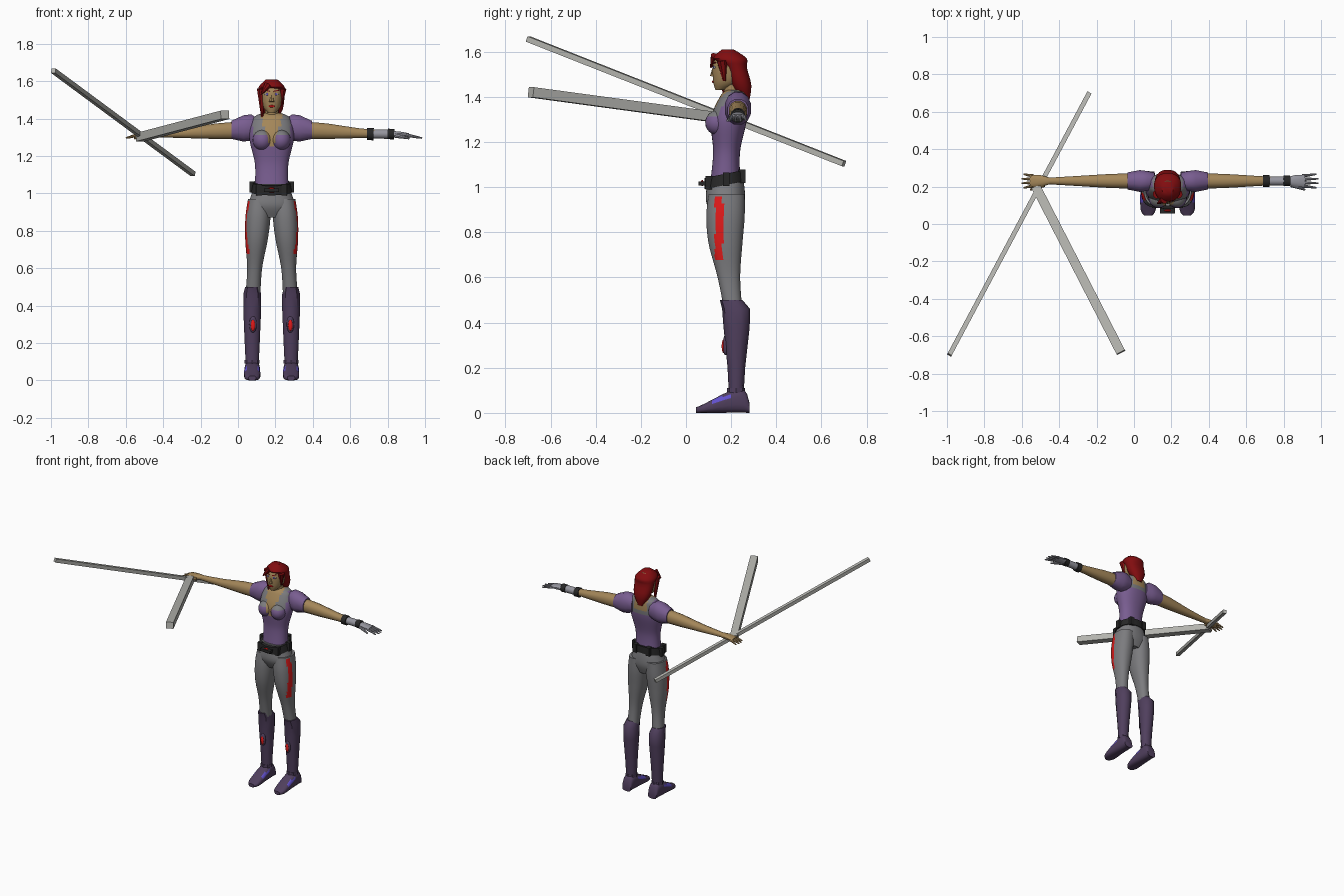
import bpy, bmesh, math
from mathutils import Vector, Matrix

cube = bpy.data.objects.get("Cube")
if cube:
    bpy.data.objects.remove(cube)

BODY_X = .18  # the figure stands to one side of the poles
ARM_Y = .23
SIDES = ((1, "left"), (-1, "right"))


def material(name, *color):
    mat = bpy.data.materials.new(name)
    mat.use_nodes = True
    mat.diffuse_color = (*color, 1)
    mat.node_tree.nodes["Principled BSDF"].inputs["Base Color"].default_value = (*color, 1)
    return mat


SKIN = material("skin", .37, .24, .1)
HAIR = material("dark red hair", .22, .004, .005)
PURPLE = material("purple cloth", .19, .11, .28)
BOOT = material("dark plum", .08, .05, .11)
GREY = material("grey cloth", .2, .2, .21)
RED = material("bright red", .75, .01, .01)
BLACK = material("black leather", .02, .02, .02)
SILVER = material("silver", .47, .47, .44)
VIOLET = material("violet blue", .12, .08, .6)
GLOVE = material("glove grey", .3, .3, .34)


def finish(name, bm, mats, rule=None, offset=BODY_X):
    bmesh.ops.recalc_face_normals(bm, faces=bm.faces)
    if rule:
        for face in bm.faces:
            face.material_index = rule(face.calc_center_median(), face.normal)
    mesh = bpy.data.meshes.new(name)
    bm.to_mesh(mesh)
    bm.free()
    for mat in mats:
        mesh.materials.append(mat)
    obj = bpy.data.objects.new(name, mesh)
    obj.location.x = offset
    bpy.context.collection.objects.link(obj)
    bpy.ops.object.select_all(action='DESELECT')
    obj.select_set(True)
    bpy.context.view_layer.objects.active = obj
    bpy.ops.object.shade_smooth_by_angle(angle=math.radians(40))


def spline(rings, steps):
    """Smoothly add rings between the given ones."""
    out = []
    for i in range(len(rings) - 1):
        before, start = rings[max(i - 1, 0)], rings[i]
        end, after = rings[i + 1], rings[min(i + 2, len(rings) - 1)]
        for k in range(steps):
            t = k / steps
            out.append([q + t / 2 * (r - p + t * (2 * p - 5 * q + 4 * r - s + t * (3 * (q - r) + s - p)))
                        for p, q, r, s in zip(before, start, end, after)])
    return out + [rings[-1]]


def loft(name, rings, mats, axis='z', centre=lambda t: 0, rule=None, side=1,
         sides=16, steps=2, tilt=0, power=.9):
    """Rings are (position on axis, low, high, half width)."""
    bm = bmesh.new()
    loops = []
    for t, low, high, half in spline(rings, steps):
        loop = []
        for i in range(sides):
            angle = 2 * math.pi * (i + .5) / sides
            co, si = math.cos(angle), math.sin(angle)
            u = centre(t) + half * math.copysign(abs(co) ** power, co)
            v = (low + high) / 2 + (high - low) / 2 * math.copysign(abs(si) ** power, si)
            spot = {'z': (side * u, v, t + tilt * (v - BODY_X)),
                    'y': (side * u, t, v), 'x': (side * t, u, v)}[axis]
            loop.append(bm.verts.new(spot))
        loops.append(loop)
    for lower, upper in zip(loops, loops[1:]):
        for i in range(sides):
            j = (i + 1) % sides
            bm.faces.new((lower[i], lower[j], upper[j], upper[i]))
    bm.faces.new(loops[0])
    bm.faces.new(loops[-1])
    finish(name, bm, mats, rule)


def ball(name, place, size, mats, rule=None):
    bm = bmesh.new()
    bmesh.ops.create_uvsphere(bm, u_segments=20, v_segments=12, radius=1,
                              matrix=Matrix.Translation(place) @ Matrix.Diagonal((*size, 1)))
    finish(name, bm, mats, rule)


def along(start, end):
    """Matrix whose z axis runs from start to end, and the length."""
    start, end = Vector(start), Vector(end)
    way = end - start
    return (Matrix.Translation((start + end) / 2) @ way.to_track_quat('Z', 'Y').to_matrix().to_4x4(),
            way.length)


def taper(name, start, end, thick, thin, mats, sides=8):
    matrix, length = along(start, end)
    bm = bmesh.new()
    bmesh.ops.create_cone(bm, cap_ends=True, segments=sides, radius1=thick, radius2=thin,
                          depth=length, matrix=matrix)
    finish(name, bm, mats)


def bar(name, start, end, width, height, mats, offset=BODY_X):
    matrix, length = along(start, end)
    bm = bmesh.new()
    bmesh.ops.create_cube(bm, size=1, matrix=matrix @ Matrix.Diagonal((width, height, length, 1)))
    finish(name, bm, mats, offset=offset)


# colour rules: open neckline with grey yoke, thigh stripe, shoe inlay
def top_rule(c, normal):
    across = abs(c.x)
    if c.y < .2:
        skin = c.z > 1.25 and across < .3 * (c.z - 1.22)
        yoke = c.z > 1.31 and across < .1
    else:
        skin = c.z > 1.34 and across < .05
        yoke = c.z > 1.31 and across < .08
    return 1 if skin else 2 if yoke else 0


def stripe_rule(c, normal):
    return int(.128 < c.y < .163 and .68 < c.z < .96 and abs(c.x) > .09)


def inlay_rule(c, normal):
    return int(.11 < c.y < .2 and .03 < c.z < .08 and abs(normal.x) > .3 and normal.z > .1)


# torso, neck and head
TOP = [PURPLE, SKIN, GREY]
loft("torso", [(1.04, .11, .24, .09), (1.16, .12, .24, .09), (1.3, .11, .27, .12),
               (1.4, .15, .27, .1), (1.43, .18, .25, .05)], TOP, rule=top_rule, sides=36, steps=8)
taper("neck", (0, .21, 1.36), (0, .2, 1.48), .04, .035, [SKIN], sides=14)
loft("head", [(1.43, .13, .17, .02), (1.47, .12, .24, .05), (1.55, .12, .26, .06), (1.6, .16, .23, .03)],
     [SKIN], sides=20, steps=4)
taper("nose", (0, .12, 1.49), (0, .125, 1.54), .014, .004, [SKIN])
ball("lips", (0, .12, 1.466), (.017, .005, .006), [RED])

# hair: swept back into a tail, with a fringe and uneven face locks
loft("hair", [(1.38, .25, .28, .02), (1.45, .2, .29, .06), (1.53, .17, .27, .07),
              (1.57, .12, .27, .07), (1.61, .16, .21, .03)], [HAIR], sides=20, steps=3)
taper("fringe", (-.02, .13, 1.58), (-.055, .11, 1.53), .022, .004, [HAIR])
for side, label, lock_end in ((1, "left", 1.47), (-1, "right", 1.41)):
    taper(label + "_hair_lock", (side * .055, .16, 1.56), (side * .05, .17, lock_end), .025, .007, [HAIR])

# hips and belt
PANTS = [GREY, RED]
loft("hips", [(1.05, .1, .25, .09), (.99, .09, .26, .11), (.93, .09, .26, .125), (.87, .12, .24, .09)],
     PANTS, rule=stripe_rule, sides=44, steps=5)
loft("belt", [(1.01, .08, .26, .11), (1.06, .08, .26, .1)], [BLACK], sides=20, steps=1, tilt=.2)
bar("buckle_plate", (-.04, .08, 1.016), (.04, .08, 1.016), .05, .018, [BLACK])
ball("buckle_gem", (0, .072, 1.018), (.022, .006, .014), [RED])

for side, label in SIDES:
    # chest and face details
    ball(label + "_bust", (side * .05, .14, 1.285), (.052, .055, .055), TOP, top_rule)
    ball(label + "_eye_white", (side * .024, .13, 1.53), (.014, .008, .008), [GLOVE])
    ball(label + "_iris", (side * .023, .123, 1.53), (.006, .004, .007), [VIOLET])
    bar(label + "_eyebrow", (side * .01, .12, 1.546), (side * .04, .13, 1.552), .005, .005, [HAIR])

    # belt pouches spread around the waist
    for number, degrees in enumerate((-50, 5, 60)):
        turn = math.radians(degrees)
        x, y = side * .105 * math.cos(turn), .17 + .09 * math.sin(turn)
        z = 1.035 + .2 * (y - BODY_X)
        bar(f"{label}_pouch_{number}", (x, y, z - .03), (x, y, z + .03), .03, .03, [BLACK])

    # legs lean outward toward the boots
    loft(label + "_leg", [(.97, .1, .26, .06), (.87, .09, .26, .067), (.75, .1, .25, .06),
                          (.6, .14, .24, .04), (.45, .17, .25, .04)], PANTS,
         centre=lambda z: .13 - .065 * z, rule=stripe_rule, side=side, sides=44, steps=6)
    loft(label + "_boot", [(.5, .15, .25, .04), (.46, .16, .284, .05), (.38, .166, .282, .05),
                           (.2, .184, .262, .042), (.08, .19, .255, .036)],
         [BOOT], centre=lambda z: .104, side=side, sides=10, steps=1)
    taper(label + "_ankle_cuff", (side * .104, .222, .09), (side * .104, .222, .11), .04, .04, [BOOT])
    loft(label + "_foot", [(.045, 0, .025, .02), (.08, 0, .04, .042), (.2, 0, .1, .042),
                           (.26, 0, .1, .038), (.282, 0, .04, .033)], [BOOT, VIOLET], axis='y',
         centre=lambda y: .104, rule=inlay_rule, side=side, steps=3, power=.7)
    ball(label + "_shin_guard", (side * .1, .175, .3), (.02, .012, .045), [BOOT])
    ball(label + "_shin_gem", (side * .1, .166, .295), (.012, .008, .03), [RED])

    # sleeves and arms
    arm = dict(axis='x', side=side, sides=12, centre=lambda x: ARM_Y)
    loft(label + "_sleeve", [(.07, 1.3, 1.4, .045), (.11, 1.28, 1.425, .055), (.15, 1.275, 1.42, .06),
                             (.215, 1.29, 1.39, .047)], [PURPLE], steps=1, **arm)
    loft(label + "_arm", [(.17, 1.29, 1.385, .042), (.3, 1.29, 1.375, .039), (.46, 1.295, 1.35, .029),
                          (.64, 1.3, 1.333, .018)], [SKIN], **arm)

    # hands: gloved on the left, bare on the right
    cover, reach = ([GLOVE], .81) if side > 0 else ([SKIN], .785)
    loft(label + "_palm", [(.63, 1.3, 1.334, .018), (.68, 1.3, 1.332, .032), (.735, 1.302, 1.322, .034)],
         cover, **arm)
    for number in range(4):
        spread = number - 1.5
        taper(f"{label}_finger_{number}", (side * .72, ARM_Y + .018 * spread, 1.312),
              (side * (reach - .01 * abs(spread)), ARM_Y + .024 * spread, 1.296), .01, .004, cover)
    taper(label + "_thumb", (side * .66, .21, 1.31), (side * .735, .183, 1.294), .013, .005, cover)

# left forearm glove between two bands
for name, start, end, radius, mats in (("glove_cuff", .53, .63, .025, [GLOVE]),
                                       ("forearm_band", .51, .545, .033, [BLACK]),
                                       ("wrist_band", .62, .655, .028, [BLACK])):
    taper(name, (start, ARM_Y, 1.318), (end, ARM_Y, 1.317), radius, radius, mats, sides=12)

# two poles crossing at the right hand
bar("thin_pole", (-.987, -.7, 1.656), (-.24, .7, 1.104), .025, .025, [SILVER], offset=0)
bar("thick_pole", (-.525, .2, 1.3), (-.07, -.687, 1.42), .05, .045, [SILVER], offset=0)
